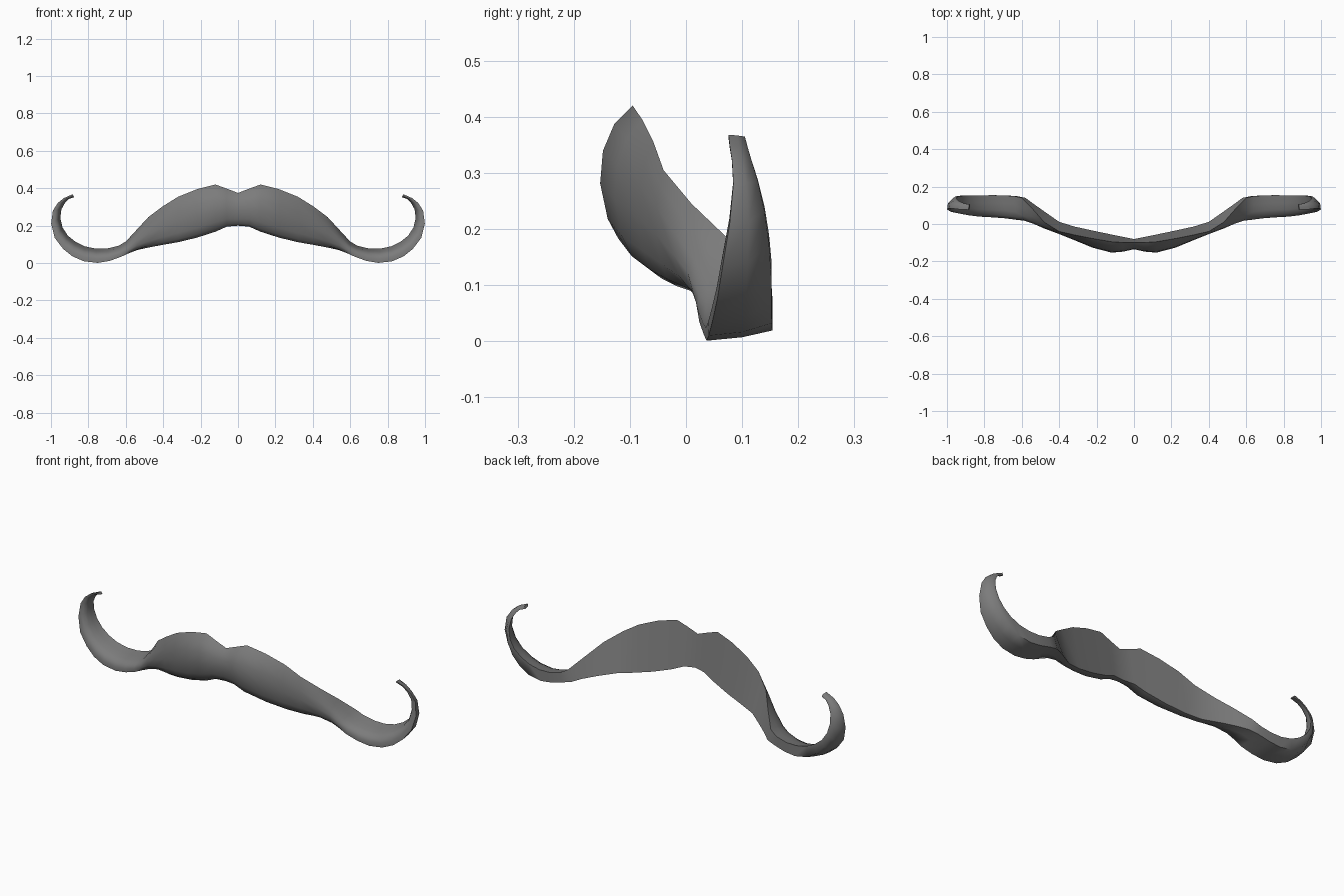
import bpy, bmesh, math

grey = bpy.data.materials.new("charcoal grey")
grey.diffuse_color = (0.2, 0.2, 0.2, 1)

# Broad half: x, ridge z, ridge y, lower z, lower y, front y
BODY = [
    (0.00, .375, -.100, .200, -.080, -.135),
    (0.06, .398, -.099, .195, -.068, -.148),
    (0.12, .420, -.095, .168, -.056, -.153),
    (0.22, .395, -.078, .136, -.035, -.127),
    (0.32, .355, -.058, .112, -.013, -.086),
    (0.40, .305, -.040, .098, .012, -.054),
    (0.48, .245, .010, .083, .068, -.024),
    (0.54, .180, .078, .068, .110, -.002),
]
# Curled end: inner x, inner z, outer x, outer z, back y, front y, back width
CURL = [
    (.600, .115, .580, .053, .140, .010, .98),
    (.640, .092, .625, .034, .149, .020, .85),
    (.700, .078, .685, .012, .153, .028, .78),
    (.760, .077, .750, .001, .154, .033, .76),
    (.820, .090, .825, .010, .153, .037, .72),
    (.870, .115, .885, .036, .152, .044, .62),
    (.910, .147, .935, .076, .152, .053, .48),
    (.938, .190, .980, .135, .148, .063, .34),
    (.950, .240, .999, .210, .140, .076, .30),
    (.944, .288, .990, .280, .128, .083, .30),
    (.925, .322, .963, .322, .117, .081, .35),
    (.905, .343, .930, .348, .110, .077, .50),
    (.876, .352, .884, .368, .105, .075, .80),
]
# Section shapes: (position from ridge to lower edge, depth from back to front)
BROAD = [(0, 0), (.13, .6), (.32, .93), (.55, 1),
         (.8, .85), (.94, .66), (1, .42), (.99, 0)]
WEDGE = [(0, 0), (.11, .35), (.23, .65), (.41, .87),
         (.7, .98), (1, .97), (.92, .45)]


def section(top, low, front, w, back=.98):
    """Ring of points running over the front from the ridge to the lower edge."""
    ring = []
    for (t0, f0), (t1, f1) in zip(BROAD, WEDGE + [(back, 0)]):
        t, f = t0 + (t1 - t0) * w, f0 + (f1 - f0) * w
        x, y, z = (a + (b - a) * t for a, b in zip(top, low))
        ring.append((x, y + (front - y) * f, z))
    return ring


rings = []
for x, tz, ty, bz, by, f in BODY:
    w = .35 if x > .5 else 0
    rings.append(section((x, ty, tz), (x, by, bz), f, w))
for ix, iz, ox, oz, yb, yf, back in CURL:
    w = .7 if ix < .62 else 1
    rings.append(section((ix, yb, iz), (ox, yb, oz), yf, w, back))

# Loft one half, closing the tip and leaving the middle open for the mirror
bm = bmesh.new()
loops = [[bm.verts.new(p) for p in r] for r in rings]
for a, b in zip(loops, loops[1:]):
    for i in range(len(a)):
        j = (i + 1) % len(a)
        bm.faces.new((a[i], a[j], b[j], b[i]))
bm.faces.new(loops[-1])
bmesh.ops.recalc_face_normals(bm, faces=bm.faces)
mesh = bpy.data.meshes.new("moustache")
bm.to_mesh(mesh)
bm.free()
mesh.materials.append(grey)
obj = bpy.data.objects.new("moustache", mesh)
bpy.context.collection.objects.link(obj)

mirror = obj.modifiers.new("mirror", 'MIRROR')
mirror.use_clip = True
mirror.merge_threshold = 0.0005

bpy.context.view_layer.objects.active = obj
obj.select_set(True)
bpy.ops.object.modifier_apply(modifier="mirror")
bpy.ops.object.shade_smooth_by_angle(angle=math.radians(75))
